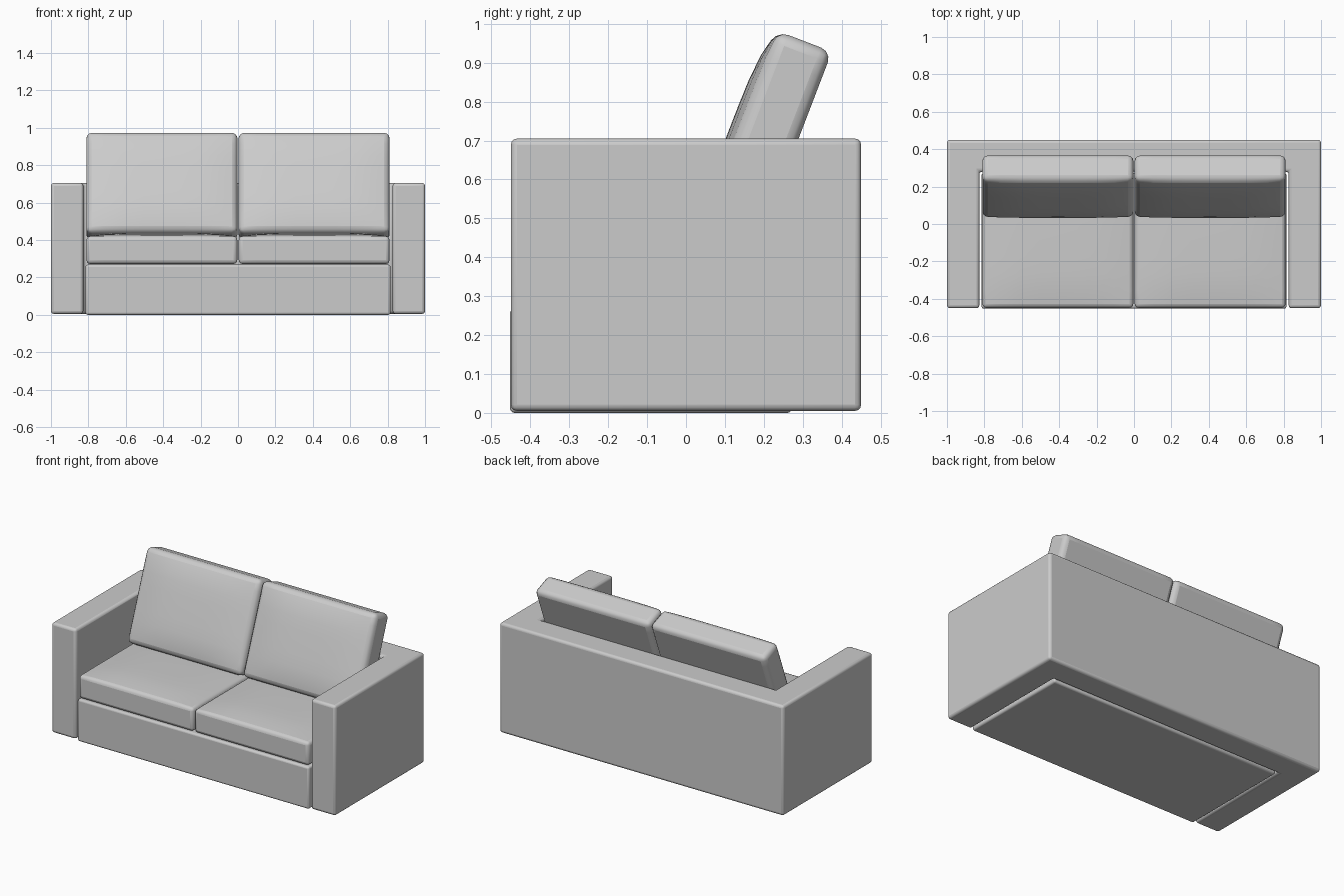
import bpy, bmesh, math
from mathutils import Matrix, Vector

cube = bpy.data.objects.get("Cube")
if cube:
    bpy.data.objects.remove(cube, do_unlink=True)

GREY = (0.6, 0.6, 0.6, 1.0)
fabric = bpy.data.materials.new("grey_fabric")
fabric.use_nodes = True
fabric.diffuse_color = GREY
fabric.node_tree.nodes["Principled BSDF"].inputs["Base Color"].default_value = GREY


def finish(bm, name, radius, segments=3):
    """Turn the mesh into an object with soft rounded edges."""
    bmesh.ops.recalc_face_normals(bm, faces=bm.faces)
    mesh = bpy.data.meshes.new(name)
    bm.to_mesh(mesh)
    bm.free()
    mesh.materials.append(fabric)
    obj = bpy.data.objects.new(name, mesh)
    bpy.context.collection.objects.link(obj)
    bevel = obj.modifiers.new("rounded_edges", "BEVEL")
    bevel.width = radius
    bevel.segments = segments
    bevel.limit_method = "ANGLE"
    bevel.angle_limit = math.radians(40)
    bpy.ops.object.select_all(action="DESELECT")
    obj.select_set(True)
    bpy.context.view_layer.objects.active = obj
    bpy.ops.object.shade_smooth_by_angle(angle=math.radians(40))
    return obj


def box(size):
    bm = bmesh.new()
    bmesh.ops.create_cube(bm, size=1, matrix=Matrix.Diagonal((*size, 1)))
    return bm


def cushion(name, size, puff, radius, cuts=8):
    """Box whose top swells by puff towards the middle."""
    bm = box(size)
    for axis in (0, 1):
        normal = Vector((axis == 0, axis == 1, 0))
        for i in range(1, cuts):
            bmesh.ops.bisect_plane(bm, geom=bm.verts[:] + bm.edges[:] + bm.faces[:],
                                   plane_co=normal * size[axis] * (i / cuts - 0.5),
                                   plane_no=normal)
    for v in bm.verts:
        if v.co.z > 0:
            u, w = 2 * v.co.x / size[0], 2 * v.co.y / size[1]
            v.co.z += puff * (1 - u ** 4) * (1 - w ** 4)
    return finish(bm, name, radius)


# Arms and back in one U-shaped body
W, D, INNER, BACK = 1.0, 0.45, 0.827, 0.28
outline = [(-W, -D), (-INNER, -D), (-INNER, BACK), (INNER, BACK),
           (INNER, -D), (W, -D), (W, D), (-W, D)]
bm = bmesh.new()
face = bm.faces.new([bm.verts.new((x, y, 0.005)) for x, y in outline])
top = bmesh.ops.extrude_face_region(bm, geom=[face])["geom"]
bmesh.ops.translate(bm, vec=(0, 0, 0.7),
                    verts=[g for g in top if isinstance(g, bmesh.types.BMVert)])
finish(bm, "arms_and_back", 0.016)

# Base under the seat
base = finish(box((1.63, 0.725, 0.268)), "seat_base", 0.012)
base.location = (0, -0.09, 0.134)

# Seat and back cushions, one pair per side
TILT = math.radians(21)
LENGTH, THICK = 0.575, 0.15
for side, sx in (("left", 1), ("right", -1)):
    seat = cushion(side + "_seat_cushion", (0.806, 0.72, 0.148), 0.018, 0.02)
    seat.location = (sx * 0.407, -0.088, 0.346)

    back = cushion(side + "_back_cushion", (0.808, LENGTH, THICK), 0.025, 0.03)
    # Cushion face looks forward, leaning back from the seat
    along = Vector((0, math.sin(TILT), math.cos(TILT)))
    out = Vector((0, -math.cos(TILT), math.sin(TILT)))
    top_front = Vector((sx * 0.407, 0.235, 0.982))
    back.rotation_euler = (math.pi / 2 - TILT, 0, 0)
    back.location = top_front - along * LENGTH / 2 - out * THICK / 2
